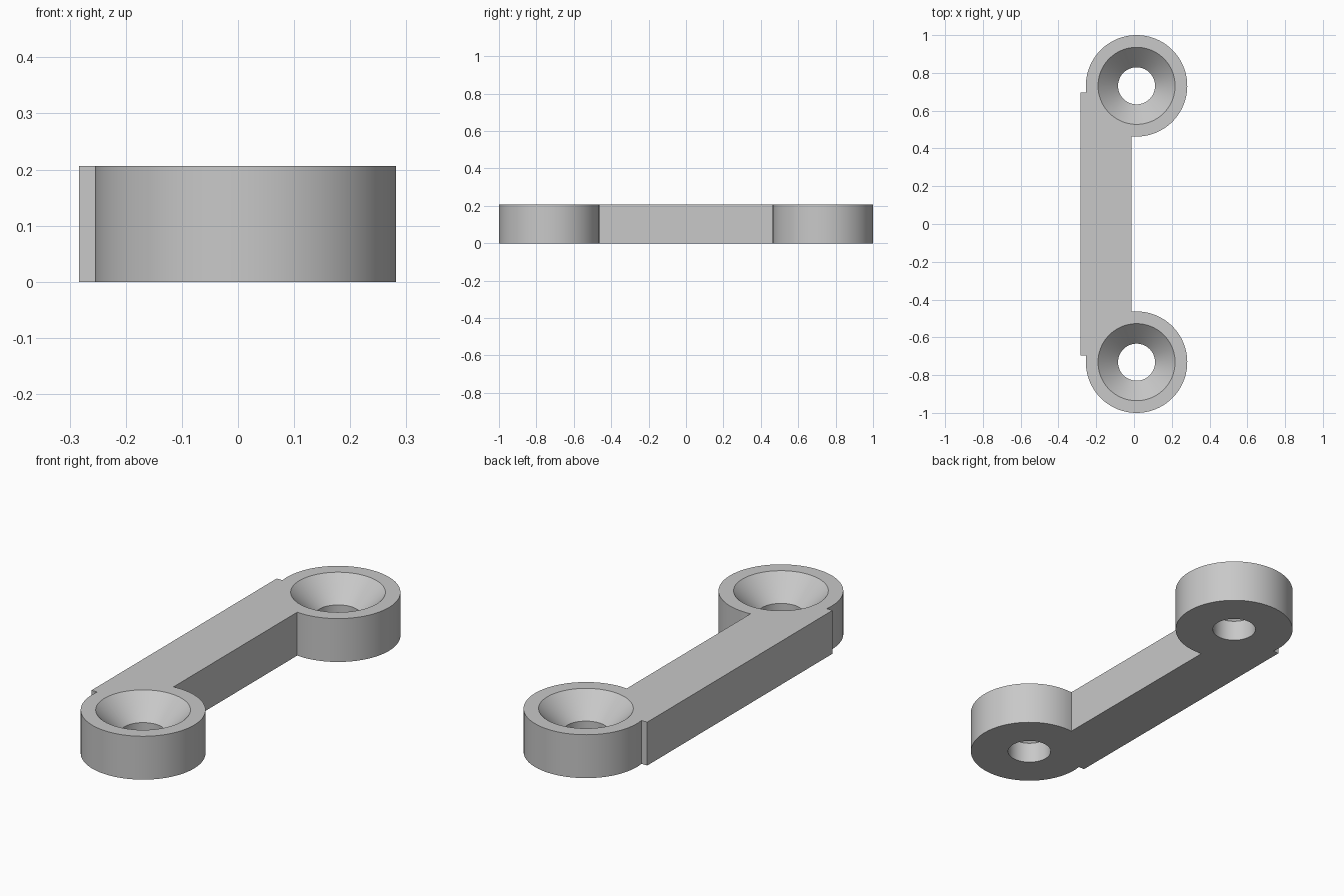
import bpy, bmesh, math

if "Cube" in bpy.data.objects:
    bpy.data.objects.remove(bpy.data.objects["Cube"], do_unlink=True)

HEIGHT = 0.206
BOSS_X, BOSS_Y, BOSS_R = 0.0135, 0.7315, 0.2685
BAR_LEFT, BAR_RIGHT, BAR_END = -0.283, -0.014, 0.695
SINK_R, HOLE_R = 0.204, 0.098
SEGMENTS = 96

grey = bpy.data.materials.new("light grey")
grey.use_nodes = True
grey.diffuse_color = (0.58, 0.58, 0.58, 1)
grey.node_tree.nodes["Principled BSDF"].inputs["Base Color"].default_value = grey.diffuse_color


def make_object(name, bm):
    bmesh.ops.recalc_face_normals(bm, faces=bm.faces)
    mesh = bpy.data.meshes.new(name)
    bm.to_mesh(mesh)
    bm.free()
    mesh.materials.append(grey)
    obj = bpy.data.objects.new(name, mesh)
    bpy.context.collection.objects.link(obj)
    return obj


# Link plate outline: round boss arc, stepped bar corner, mirrored in y
start = -math.acos((BAR_RIGHT - BOSS_X) / BOSS_R)
end = math.pi + math.asin((BOSS_Y - BAR_END) / BOSS_R)
half = []
for i in range(SEGMENTS + 1):
    a = start + (end - start) * i / SEGMENTS
    half.append((BOSS_X + BOSS_R * math.cos(a), BOSS_Y + BOSS_R * math.sin(a)))
half.append((BAR_LEFT, BAR_END))
outline = half + [(x, -y) for x, y in reversed(half)]

bm = bmesh.new()
base = bm.faces.new([bm.verts.new((x, y, 0)) for x, y in outline])
top = bmesh.ops.extrude_face_region(bm, geom=[base])
bmesh.ops.translate(bm, vec=(0, 0, HEIGHT),
                    verts=[v for v in top["geom"] if isinstance(v, bmesh.types.BMVert)])
plate = make_object("link_plate", bm)


# Countersunk hole cutter: straight bore, 45 degree cone, clear of both faces
def hole_cutter(name, y):
    extra = 0.05
    cone_z = HEIGHT - (SINK_R - HOLE_R)
    profile = [(HOLE_R, -extra), (HOLE_R, cone_z), (SINK_R + extra, HEIGHT + extra)]
    bm = bmesh.new()
    rings = []
    for r, z in profile:
        rings.append([bm.verts.new((BOSS_X + r * math.cos(math.tau * i / SEGMENTS),
                                    y + r * math.sin(math.tau * i / SEGMENTS), z))
                      for i in range(SEGMENTS)])
    for low, high in zip(rings, rings[1:]):
        for i in range(SEGMENTS):
            j = (i + 1) % SEGMENTS
            bm.faces.new((low[i], low[j], high[j], high[i]))
    bm.faces.new(rings[0])
    bm.faces.new(rings[-1])
    return make_object(name, bm)


bpy.context.view_layer.objects.active = plate
for side, y in (("front", -BOSS_Y), ("back", BOSS_Y)):
    cutter = hole_cutter(side + "_hole_cutter", y)
    cutter.hide_render = True
    mod = plate.modifiers.new(side + "_hole", "BOOLEAN")
    mod.operation = "DIFFERENCE"
    mod.solver = "EXACT"
    mod.object = cutter
    bpy.ops.object.modifier_apply(modifier=mod.name)
    bpy.data.objects.remove(cutter, do_unlink=True)

# Smooth round walls, crisp rims
bpy.ops.object.select_all(action="DESELECT")
plate.select_set(True)
bpy.ops.object.shade_smooth_by_angle(angle=math.radians(30))
